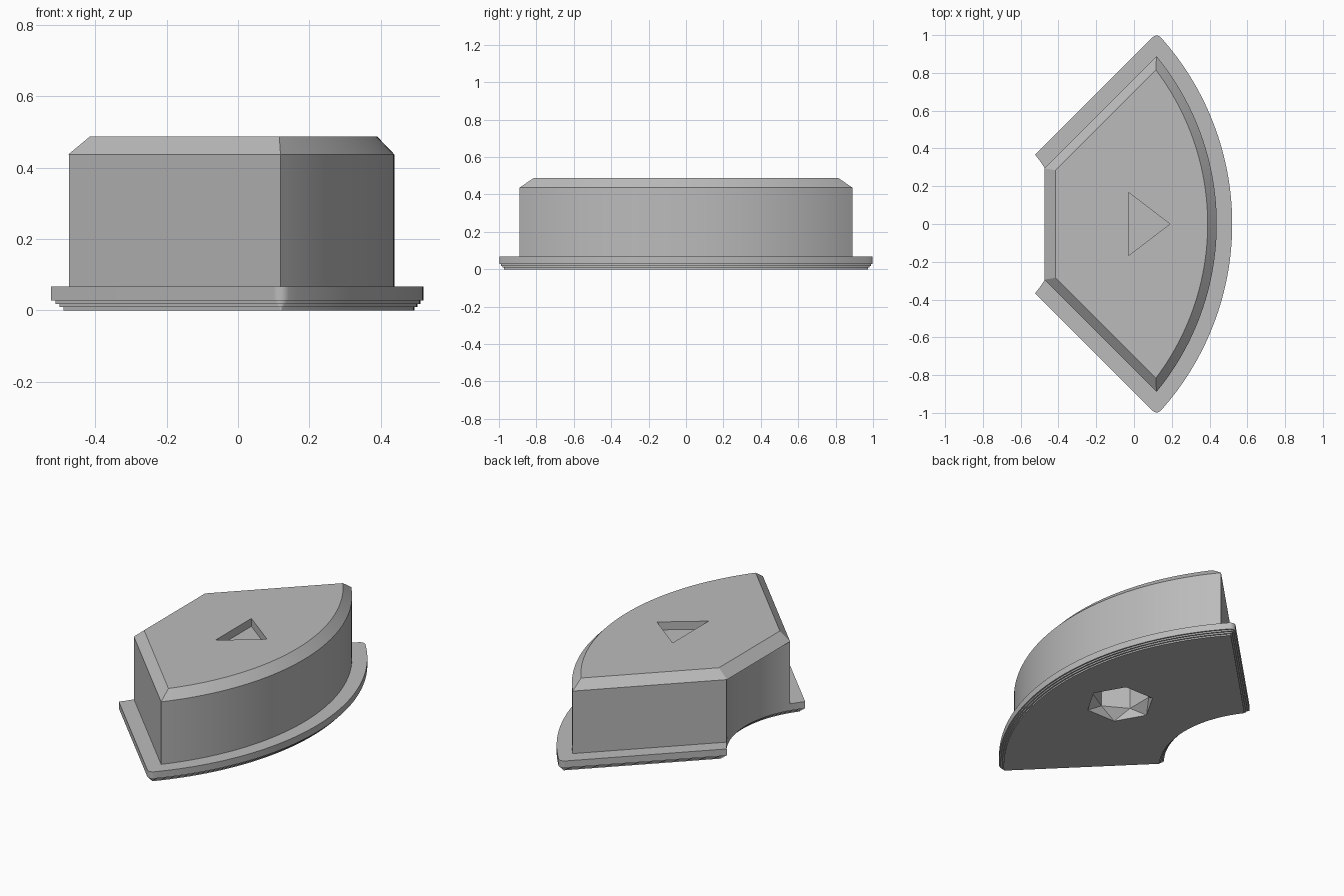
import bpy, bmesh
from math import sin, cos, pi, sqrt, atan2

old = bpy.data.objects.get("Cube")
if old:
    bpy.data.objects.remove(old, do_unlink=True)

grey = bpy.data.materials.new("mid grey")
grey.use_nodes = True
grey.diffuse_color = (0.5, 0.5, 0.5, 1)
grey.node_tree.nodes["Principled BSDF"].inputs["Base Color"].default_value = (0.5, 0.5, 0.5, 1)

CENTRE = -0.96          # shared centre of the inner and outer arcs
ARC_STEPS = 64
TIP_STEPS = 6


def corner(apex, radius):
    """Where the 45 degree side starting at apex meets an arc."""
    k = apex - CENTRE
    y = (-k + sqrt(2 * radius ** 2 - k * k)) / 2
    return apex + y, y


def arc(cx, cy, radius, start, end, steps):
    angles = [start + (end - start) * i / steps for i in range(steps + 1)]
    return [(cx + radius * cos(a), cy + radius * sin(a)) for a in angles]


def sector(apex, outer, inner, fillet=0, chord=None):
    """Ring sector outline; chord flattens the inner arc to a straight edge."""
    tx, ty = corner(apex + fillet * sqrt(2), outer - fillet)
    a = atan2(ty, tx - CENTRE)
    tip = arc(tx, ty, fillet, a, pi * 0.75, TIP_STEPS)
    rim = arc(CENTRE, 0, outer, -a, a, ARC_STEPS)
    if chord is None:
        ix, iy = corner(apex, inner)
        b = atan2(iy, ix - CENTRE)
        inside = arc(CENTRE, 0, inner, b, -b, ARC_STEPS)
    else:
        y = chord - apex
        inside = [(chord, y - 2 * y * i / ARC_STEPS) for i in range(ARC_STEPS + 1)]
    return rim + tip + inside + [(x, -y) for x, y in reversed(tip)]


def loft(name, layers):
    """Skin a stack of (outline, height) layers and cap both ends."""
    bm = bmesh.new()
    rings = [[bm.verts.new((x, y, z)) for x, y in pts] for pts, z in layers]
    n = len(rings[0])
    for low, high in zip(rings, rings[1:]):
        for i in range(n):
            j = (i + 1) % n
            bm.faces.new((low[i], low[j], high[j], high[i]))
    bm.faces.new(rings[0][::-1])
    bm.faces.new(rings[-1])
    bmesh.ops.remove_doubles(bm, verts=bm.verts, dist=0.0002)
    bmesh.ops.recalc_face_normals(bm, faces=bm.faces)
    mesh = bpy.data.meshes.new(name)
    bm.to_mesh(mesh)
    bm.free()
    mesh.materials.append(grey)
    obj = bpy.data.objects.new(name, mesh)
    bpy.context.collection.objects.link(obj)
    return obj


def activate(obj):
    bpy.ops.object.select_all(action='DESELECT')
    obj.select_set(True)
    bpy.context.view_layer.objects.active = obj


def cut(obj, cutter):
    cutter.hide_render = True
    mod = obj.modifiers.new("cut", 'BOOLEAN')
    mod.operation = 'DIFFERENCE'
    mod.solver = 'EXACT'
    mod.object = cutter
    activate(obj)
    bpy.ops.object.modifier_apply(modifier=mod.name)


# Flange with a stepped underside
layers = []
heights = [0, 0.009, 0.018, 0.027, 0.067]
for i in range(4):
    inset = 0.0085 * (3 - i)
    outline = sector(-0.89 + inset * sqrt(2), 1.48 - inset, 0.57 + inset, 0.03 - inset)
    layers += [(outline, heights[i]), (outline, heights[i + 1])]
flange = loft("flange", layers)

# Button body: hollowed inner wall below a straight, chamfered cap
wall = sector(-0.77, 1.398, 0.57)
body = loft("button_body", [
    (wall, 0.067), (wall, 0.437),
    (sector(-0.77, 1.398, 0.57, chord=-0.475), 0.437),
    (sector(-0.70, 1.35, 0.57, chord=-0.415), 0.487)])

# Triangular recess in the top
triangle = [(-0.03, -0.168), (0.19, 0), (-0.03, 0.168)]
recess = loft("recess_cutter", [(triangle, 0.44), (triangle, 0.6)])
cut(body, recess)

# Hexagonal socket underneath, with a faceted mouth turning into a rotated hexagon
SOCKET_X = 0.10
mouth = arc(SOCKET_X, 0, 0.19, 0, 5 * pi / 3, 5)
shaft = arc(SOCKET_X, 0, 0.16, pi / 6, pi / 6 + 5 * pi / 3, 5)
bm = bmesh.new()
low, mid, high, base = [[bm.verts.new((x, y, z)) for x, y in pts] for pts, z in
                        ((mouth, 0.0), (shaft, 0.06), (shaft, 0.32), (mouth, -0.05))]
for i in range(6):
    j = (i + 1) % 6
    bm.faces.new((low[i], low[j], mid[i]))
    bm.faces.new((low[j], mid[j], mid[i]))
    bm.faces.new((mid[i], mid[j], high[j], high[i]))
    bm.faces.new((base[i], base[j], low[j], low[i]))
bm.faces.new(base[::-1])
bm.faces.new(high)
bmesh.ops.recalc_face_normals(bm, faces=bm.faces)
mesh = bpy.data.meshes.new("socket_cutter")
bm.to_mesh(mesh)
bm.free()
mesh.materials.append(grey)
socket = bpy.data.objects.new("socket_cutter", mesh)
bpy.context.collection.objects.link(socket)
for part in (flange, body):
    cut(part, socket)

for cutter in (recess, socket):
    bpy.data.objects.remove(cutter, do_unlink=True)
for part in (flange, body):
    activate(part)
    bpy.ops.object.shade_smooth_by_angle(angle=pi / 6)
